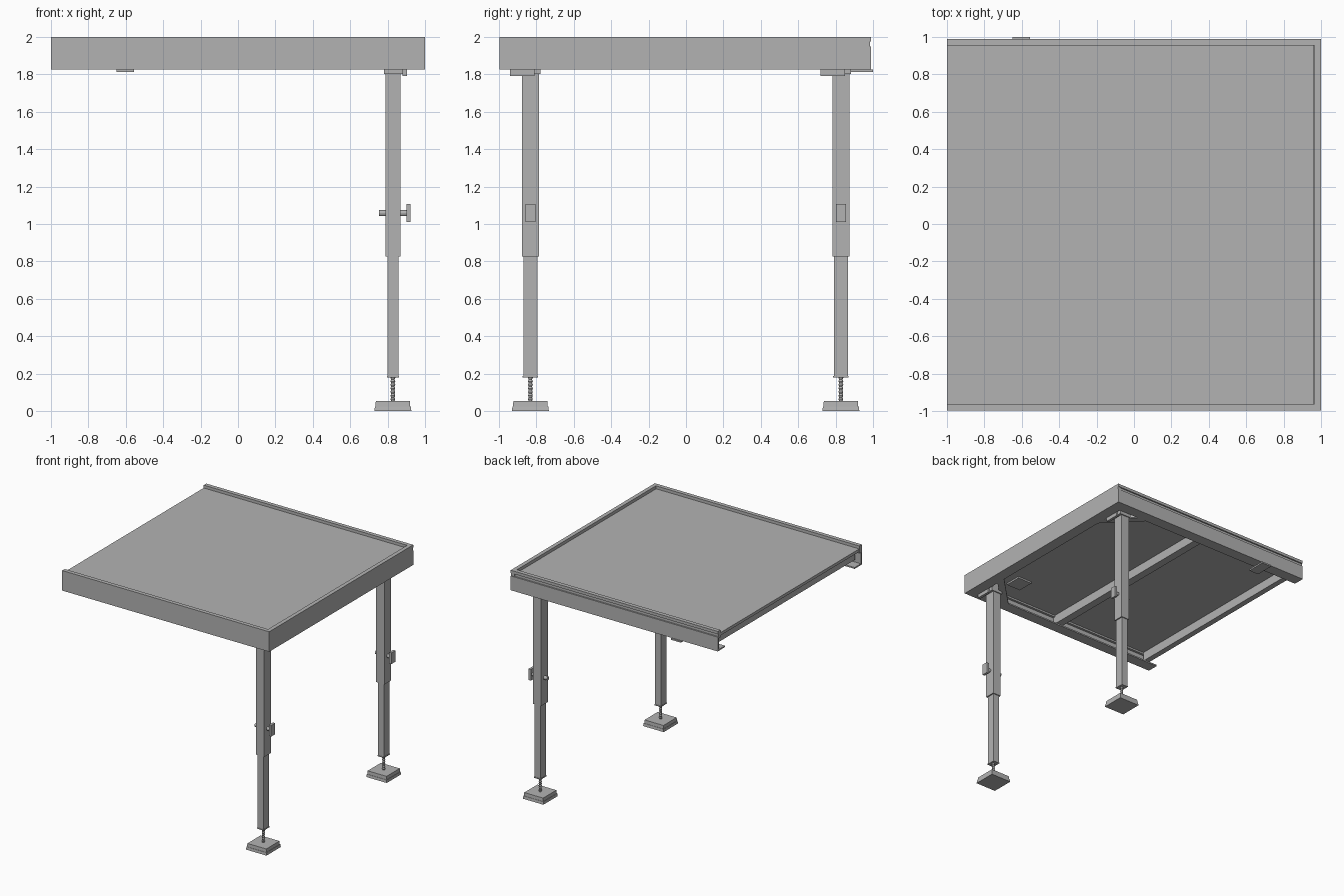
import bpy, bmesh, math
from mathutils import Matrix

old = bpy.data.objects.get("Cube")
if old:
    bpy.data.objects.remove(old, do_unlink=True)

metal = bpy.data.materials.new("grey_metal")
metal.use_nodes = True
GREY = (0.45, 0.45, 0.45, 1)
metal.diffuse_color = GREY
metal.node_tree.nodes["Principled BSDF"].inputs["Base Color"].default_value = GREY


def finish(bm, name):
    bmesh.ops.recalc_face_normals(bm, faces=bm.faces)
    mesh = bpy.data.meshes.new(name)
    bm.to_mesh(mesh)
    bm.free()
    mesh.materials.append(metal)
    ob = bpy.data.objects.new(name, mesh)
    bpy.context.collection.objects.link(ob)
    return ob


def box(name, x, y, z, turn=0.0, taper=1.0):
    """Box from (low, high) ranges, turned about its centre, top scaled by taper."""
    bm = bmesh.new()
    bmesh.ops.create_cube(bm, size=1)
    for v in bm.verts:
        k = taper if v.co.z > 0 else 1
        v.co.x *= (x[1] - x[0]) * k
        v.co.y *= (y[1] - y[0]) * k
        v.co.z *= z[1] - z[0]
    ob = finish(bm, name)
    ob.location = [sum(r) / 2 for r in (x, y, z)]
    ob.rotation_euler.z = turn
    return ob


def rail(name, profile, half, low, high, turn):
    """Extrude a (outward, z) profile along a side of the frame."""
    bm = bmesh.new()
    face = bm.faces.new([bm.verts.new((low, -half + d, z)) for d, z in profile])
    out = bmesh.ops.extrude_face_region(bm, geom=[face])
    moved = [g for g in out["geom"] if isinstance(g, bmesh.types.BMVert)]
    bmesh.ops.translate(bm, verts=moved, vec=(high - low, 0, 0))
    bmesh.ops.transform(bm, matrix=Matrix.Rotation(turn, 4, "Z"), verts=bm.verts)
    return finish(bm, name)


def lathe(name, profile, loc, steps=16):
    bm = bmesh.new()
    rings = []
    for r, z in profile:
        rings.append([bm.verts.new((r * math.cos(a), r * math.sin(a), z))
                      for a in (i * math.tau / steps for i in range(steps))])
    for a, b in zip(rings, rings[1:]):
        for i in range(steps):
            j = (i + 1) % steps
            bm.faces.new((a[i], a[j], b[j], b[i]))
    bm.faces.new(rings[0])
    bm.faces.new(rings[-1])
    ob = finish(bm, name)
    ob.location = loc
    return ob


# Frame rails: web, top lip and inward bottom flange
TOP, LOW = 2.0, 1.825
inner = [(0.1, LOW), (0.1, LOW + 0.012), (0.014, LOW + 0.012), (0.014, 1.935),
         (0.035, 1.935), (0.035, TOP)]
plain = [(0, LOW)] + inner + [(0, TOP)]
grooved = [(0, LOW)] + inner + [(0, TOP), (0, 1.975), (0.012, 1.975),
                                (0.012, 1.95), (0, 1.95)]
rail("front_rail", plain, 0.998, -1, 1, 0)
rail("left_end_rail", plain, 1.0, -0.99, 0.985, math.pi / 2)
rail("back_rail", grooved, 0.99, -1, 1, math.pi)

# Deck panel and the beams beneath it
box("deck_panel", (-1, 0.962), (-0.962, 0.957), (1.95, 1.975))
box("middle_beam", (-0.02, 0.05), (-0.98, 0.975), (1.87, 1.95))
box("open_end_beam", (-0.96, -0.91), (-0.96, 0.955), (1.87, 1.95))

# Latch plates
box("back_latch", (-0.65, -0.555), (0.83, 1.0), (1.812, 1.825))
box("under_deck_plate", (0.56, 0.7), (-0.81, -0.66), (1.935, 1.95))

# Adjustable legs with their corner mounts
LX = 0.828


def around(c, h):
    return (c - h, c + h)


for side, ly, s in (("front", -0.832, -1), ("back", 0.828, 1)):
    def part(n):
        return side + "_" + n

    # Diagonal corner brace with a flange
    for n, length, thick, z in (("brace", 0.24, 0.012, (LOW, 1.95)),
                                ("brace_flange", 0.24, 0.03, (LOW, 1.837))):
        box(part(n), around(0.775, length), around(s * 0.775, thick), z,
            turn=-s * math.pi / 4)

    # Mount plate, socket and locking lever
    box(part("mount_plate"), (0.78, 0.89), around(ly, 0.055), (1.802, LOW + 0.012))
    box(part("socket"), around(LX, 0.05), around(ly, 0.055), (LOW, 1.95))
    box(part("lever"), (0.88, 0.903), (ly - 0.108, ly + 0.022), (1.792, LOW + 0.005))

    # Telescoping tubes
    box(part("outer_tube"), around(LX, 0.04), around(ly, 0.046), (0.825, LOW))
    box(part("inner_tube"), around(LX, 0.029), around(ly, 0.038), (0.18, 0.84))
    box(part("tube_end_cap"), around(LX, 0.032), around(ly, 0.041), (0.178, 0.186))

    # Clamp bolt and handle
    bolt = lathe(part("clamp_bolt"), [(0.016, -0.075), (0.016, 0.08)],
                 (LX, ly, 1.058))
    bolt.rotation_euler.y = math.pi / 2
    box(part("clamp_handle"), (0.9, 0.922), around(ly, 0.027), (1.01, 1.108))

    # Threaded spindle and stepped foot
    thread = [(0.009 if i % 2 else 0.013, 0.045 + i * 0.0095) for i in range(15)]
    lathe(part("spindle"), thread, (LX, ly, 0))
    box(part("foot_base"), around(LX, 0.099), around(ly, 0.099), (0, 0.024), taper=0.97)
    box(part("foot_top"), around(LX, 0.093), around(ly, 0.093), (0.024, 0.053), taper=0.98)
